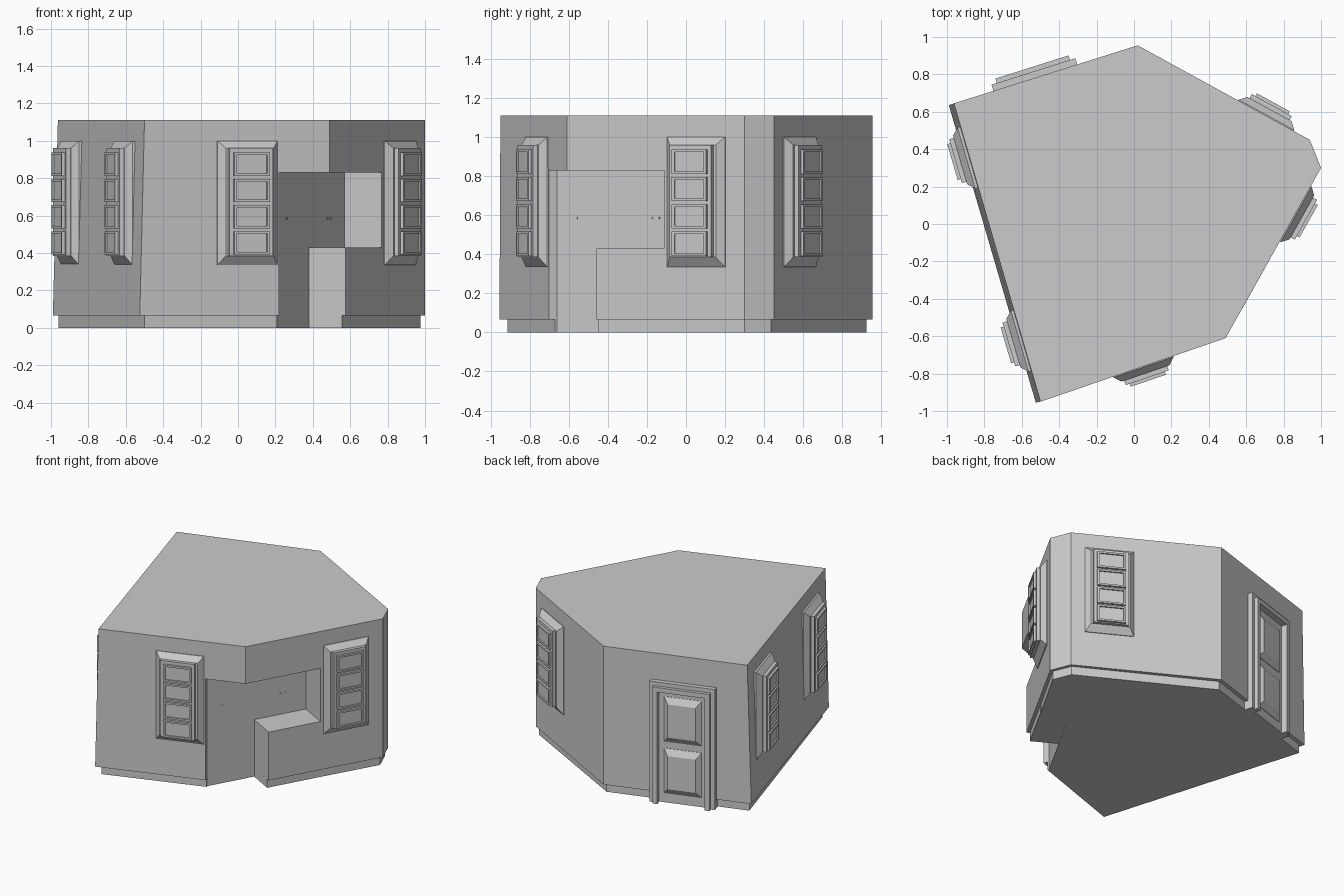
import bpy, bmesh
from mathutils import Vector

if "Cube" in bpy.data.objects:
    bpy.data.objects.remove(bpy.data.objects["Cube"])

# Counter-clockwise footprint: wide foot, roof (left wall leans in), and plinth
FOOT = [(-.525, -.955), (.49, -.61), (1, .30), (.94, .45), (.02, .955), (-.99, .635)]
ROOF = [(-.50, -.95), (.49, -.61), (1, .30), (.94, .45), (.02, .955), (-.963, .645)]
PLINTH = [(-.50, -.915), (.475, -.58), (.977, .30), (.922, .435), (.015, .925), (-.96, .615)]
TOP, STEP = 1.11, .065


def loft(bm, rings):
    """Skin a stack of equal-length vertex rings and cap both ends."""
    loops = [[bm.verts.new(p) for p in r] for r in rings]
    for a, b in zip(loops, loops[1:]):
        n = len(a)
        for i in range(n):
            j = (i + 1) % n
            bm.faces.new((a[i], a[j], b[j], b[i]))
    bm.faces.new(loops[0][::-1])
    bm.faces.new(loops[-1])


def make(name, stacks):
    bm = bmesh.new()
    for rings in stacks:
        loft(bm, rings)
    bmesh.ops.recalc_face_normals(bm, faces=bm.faces[:])
    me = bpy.data.meshes.new(name)
    bm.to_mesh(me)
    bm.free()
    ob = bpy.data.objects.new(name, me)
    bpy.context.collection.objects.link(ob)
    return ob


def level(poly, z):
    return [(x, y, z) for x, y in poly]


def on_wall(p, q, t):
    """Origin and along-wall direction at fraction t of wall p-q."""
    p, q = Vector(p), Vector(q)
    return p.lerp(q, t), (q - p).normalized()


def panel(wall, specs):
    """Stepped rectangle rings on a wall: (half width, z0, z1, depth)."""
    o, u = wall
    n = Vector((u.y, -u.x))
    rings = []
    for h, z0, z1, d in specs:
        l, r = o - u * h + n * d, o + u * h + n * d
        rings.append([(l.x, l.y, z0), (r.x, r.y, z0), (r.x, r.y, z1), (l.x, l.y, z1)])
    return rings


# Main walls with recessed plinth
body = make("walls", [[level(PLINTH, 0), level(PLINTH, STEP), level(FOOT, STEP), level(ROOF, TOP)]])

# Corner porch recess
P1, P2 = Vector((.22, -.703)), Vector((.205, -.66))
Q, R = Vector((.57, -.005)), Vector((.77, -.11))
out_p = P1 + Vector((.32, -.947)) * .3
out_r = R + Vector((.87, -.49)) * .3
notch = [out_p, P2, Q, out_r]
cutter = make("porch_cutter", [[level(notch, -.2), level(notch, .83)]])
mod = body.modifiers.new("porch", 'BOOLEAN')
mod.operation, mod.solver, mod.object = 'DIFFERENCE', 'EXACT', cutter
dg = bpy.context.evaluated_depsgraph_get()
cut_mesh = bpy.data.meshes.new_from_object(body.evaluated_get(dg))
body.modifiers.clear()
body.data = cut_mesh
bpy.data.objects.remove(cutter)

# Low block filling the inner end of the porch
K, S = Vector((.38, -.348)), Vector((.576, -.458))
inset = Vector((-.02, .011))
base = [K, S + inset, R + inset, Q]
upper = [K, S, R, Q]
make("porch_block", [[level(base, 0), level(base, STEP), level(upper, STEP), level(upper, .43)]])

# Small fittings on the porch back wall
length = Q.x - P2.x
make("porch_fittings", [panel(on_wall(P2, Q, (x - P2.x) / length),
     [(.006, .58, .59, -.005), (.006, .58, .59, .006)]) for x in (.26, .475, .495)])

# Windows: wall corner index and fraction along that wall
MID = [Vector(a).lerp(Vector(b), .55) for a, b in zip(FOOT, ROOF)]
WINDOWS = [("front", 0, .56), ("right", 1, .73), ("back", 3, .255),
           ("left_rear", 5, .18), ("left_front", 5, .795)]
for name, i, t in WINDOWS:
    wall = on_wall(MID[i], MID[(i + 1) % 6], t)
    make(name + "_window_frame", [panel(wall, [
        (.17, .335, 1.0, -.03), (.17, .335, 1.0, .005), (.135, .385, .96, .04),
        (.122, .385, .96, .04), (.122, .385, .96, .065)])])
    panes = []
    for k in range(4):
        a = .392 + k * .14
        b = a + .124
        panes.append(panel(wall, [(.1, a, b, .05), (.1, a, b, .082),
                                  (.085, a + .013, b - .013, .082),
                                  (.085, a + .013, b - .013, .072)]))
    make(name + "_window_panes", panes)

# Door: slab with two raised panels inside a stepped surround
door = on_wall(MID[4], MID[5], .55)
slab = [panel(door, [(.18, 0, .85, -.03), (.18, 0, .85, .015)])]
for z0, z1 in ((.07, .41), (.46, .80)):
    slab.append(panel(door, [(.135, z0, z1, .01), (.135, z0, z1, .018),
                             (.10, z0 + .045, z1 - .045, .045)]))
make("door", slab)


def shift(side):
    o, u = door
    return o + u * side, u


surround = []
for half, w, top, depth in ((.235, .035, .91, .035), (.205, .035, .88, .06)):
    for s in (-1, 1):
        surround.append(panel(shift(s * (half - w / 2)),
                              [(w / 2, 0, top, -.04), (w / 2, 0, top, depth)]))
    surround.append(panel(door, [(half, top - w, top, -.03), (half, top - w, top, depth)]))
make("door_surround", surround)
